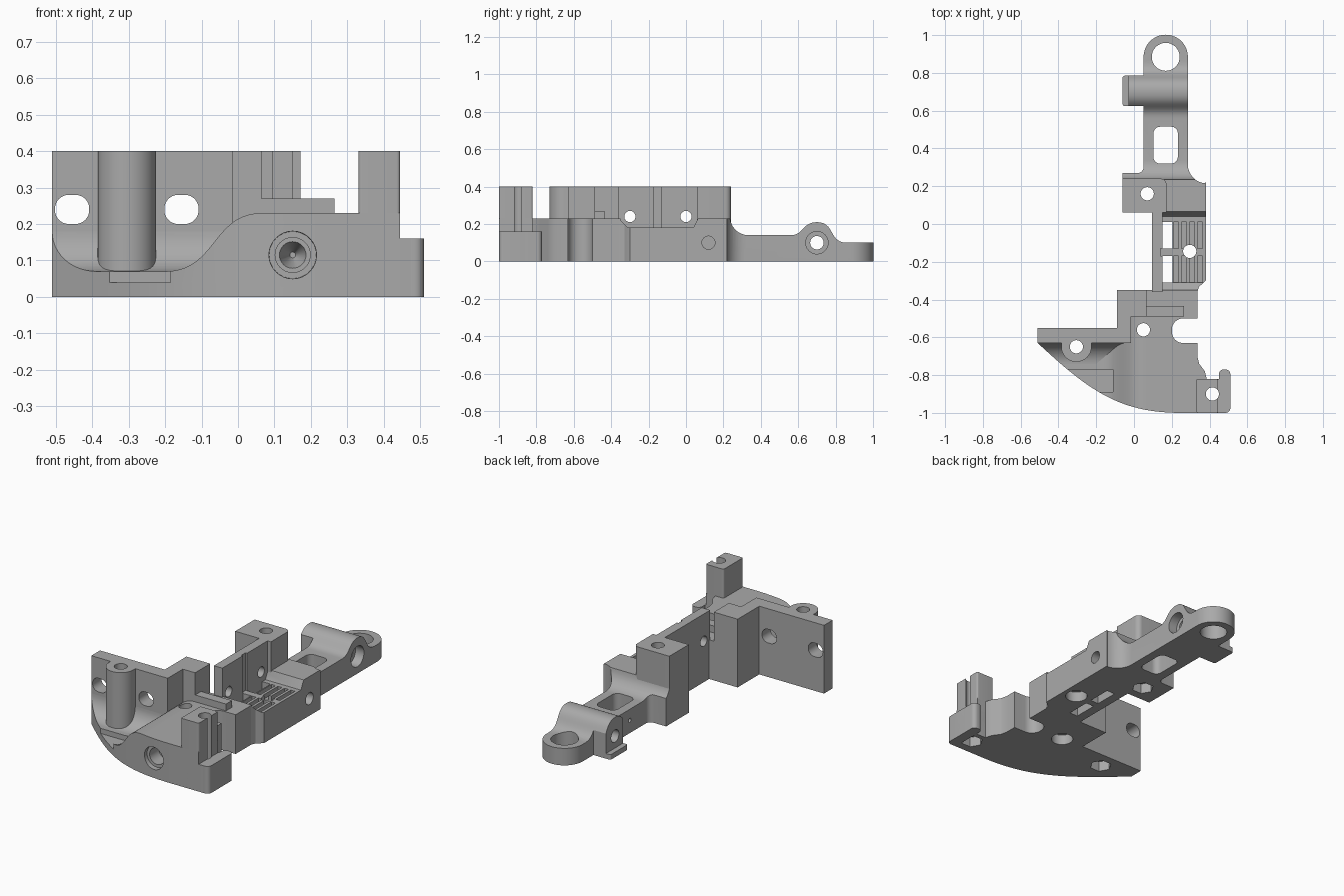
import bpy, bmesh
from math import cos, sin, pi
from mathutils import Vector
from mathutils.geometry import interpolate_bezier

old = bpy.data.objects.get("Cube")
if old:
    bpy.data.objects.remove(old, do_unlink=True)

grey = bpy.data.materials.new("plain grey")
grey.use_nodes = True
grey.diffuse_color = (0.4, 0.4, 0.4, 1)
grey.node_tree.nodes["Principled BSDF"].inputs["Base Color"].default_value = (0.4, 0.4, 0.4, 1)

PLACE = {"x": lambda u, v, w: (w, u, v),
         "y": lambda u, v, w: (u, w, v),
         "z": lambda u, v, w: (u, v, w)}


def prism(name, pts, axis, a, b, taper=1):
    """Extrude a flat outline along an axis from a to b."""
    pts = [Vector(p[:2]) for p in pts]
    mid = sum(pts, Vector((0, 0))) / len(pts)
    bm = bmesh.new()
    low = [bm.verts.new(PLACE[axis](*p, a)) for p in pts]
    high = [bm.verts.new(PLACE[axis](*(mid + (p - mid) * taper), b)) for p in pts]
    bm.faces.new(low)
    bm.faces.new(high)
    for i in range(len(pts)):
        j = (i + 1) % len(pts)
        bm.faces.new((low[i], low[j], high[j], high[i]))
    bmesh.ops.recalc_face_normals(bm, faces=bm.faces)
    mesh = bpy.data.meshes.new(name)
    bm.to_mesh(mesh)
    bm.free()
    obj = bpy.data.objects.new(name, mesh)
    bpy.context.collection.objects.link(obj)
    return obj


def arc(cx, cy, r, start=0, end=2, n=32):
    """Points on an arc; angles in units of pi."""
    full = end - start == 2
    return [(cx + r * cos(pi * (start + (end - start) * i / n)),
             cy + r * sin(pi * (start + (end - start) * i / n)))
            for i in range(n if full else n + 1)]


def rect(x0, x1, y0, y1, r=0):
    if not r:
        return [(x0, y0), (x1, y0), (x1, y1), (x0, y1)]
    corners = ((x1 - r, y1 - r), (x0 + r, y1 - r), (x0 + r, y0 + r), (x1 - r, y0 + r))
    return [p for i, c in enumerate(corners) for p in arc(*c, r, i / 2, i / 2 + 0.5, 8)]


def block(name, x0, x1, y0, y1, z0, z1, r=0):
    return prism(name, rect(x0, x1, y0, y1, r), "z", z0, z1)


def boolean(obj, tool, op):
    mod = obj.modifiers.new(op, "BOOLEAN")
    mod.operation, mod.solver, mod.object = op, "EXACT", tool
    deps = bpy.context.evaluated_depsgraph_get()
    mesh = bpy.data.meshes.new_from_object(obj.evaluated_get(deps))
    obj.modifiers.clear()
    obj.data = mesh


def cut(parts, cutters):
    for tool in cutters:
        for obj in parts:
            boolean(obj, tool, "DIFFERENCE")
    for tool in cutters:
        bpy.data.objects.remove(tool, do_unlink=True)


def bore(x, y, sides, r=0.035, head=0.06):
    """Vertical through hole with a round or hexagonal socket underneath."""
    return [prism("bore", arc(x, y, r), "z", -0.1, 0.5),
            prism("socket", arc(x, y, head, n=sides), "z", -0.1, 0.06)]


# Front plate: curved outline, low floor rising in an S to the raised deck
bow = [p[:2] for p in interpolate_bezier(Vector((-0.51, -0.63)), Vector((-0.24, -0.88)),
                                         Vector((-0.08, -1)), Vector((0.25, -1)), 28)]
front_outline = bow + [(0.445, -1), (0.445, -0.82), (0.385, -0.82), (0.375, -0.78),
                       (0.345, -0.74), (0.335, -0.7), (0.335, -0.35), (-0.09, -0.35),
                       (-0.09, -0.55), (-0.51, -0.55)]
slope = [p[:2] for p in interpolate_bezier(Vector((-0.2, 0.07)), Vector((-0.06, 0.07)),
                                           Vector((-0.07, 0.23)), Vector((0.065, 0.23)), 20)]
front_plate = prism("front_plate", [(-0.6, 0), (-0.6, 0.07)] + slope + [(0.5, 0.23), (0.5, 0)],
                    "y", -1.1, -0.3)
wall_fillet = prism("wall_fillet", [(-0.6, 0.01), (-0.6, 0.18)]
                    + arc(-0.74, 0.18, 0.11, 2, 1.5, 12) + [(-0.74, 0.01)], "x", -0.6, -0.02)
outline = prism("outline", front_outline, "z", 0, 0.5)
for part in (front_plate, wall_fillet):
    boolean(part, outline, "INTERSECT")
bpy.data.objects.remove(outline, do_unlink=True)

# Upright walls, corner block, posts and foot
back_wall = block("back_wall", -0.51, -0.02, -0.63, -0.55, 0, 0.4)
corner_block = prism("corner_block", [(-0.09, -0.63), (-0.015, -0.63), (-0.015, -0.49),
                     (0.065, -0.49), (0.065, -0.35), (-0.09, -0.35)], "z", 0, 0.4)
round_post = prism("round_post", arc(-0.305, -0.65, 0.08, 1, 2)
                   + [(-0.225, -0.6), (-0.385, -0.6)], "z", 0.05, 0.4)
deck_ridge = block("deck_ridge", 0.06, 0.265, -0.49, -0.435, 0.2, 0.27)
slotted_post = block("slotted_post", 0.33, 0.445, -1, -0.82, 0, 0.4, 0.01)
foot = block("foot", 0.33, 0.51, -1, -0.82, 0, 0.16, 0.04)
foot_lip = block("foot_lip", 0.45, 0.51, -1, -0.77, 0, 0.16, 0.025)

front_parts = [front_plate, wall_fillet, back_wall, corner_block, round_post,
               slotted_post, foot]
front_cutters = bore(-0.305, -0.65, 6) + bore(0.415, -0.9, 6) + bore(0.05, -0.56, 32)
front_cutters += [
    block("side_notch", 0.2, 0.45, -0.63, -0.5, -0.1, 0.5, 0.06),
    block("floor_pocket", -0.5, -0.09, -0.89, -0.77, 0.04, 0.1),
    prism("screw_recess", arc(0.15, 0.115, 0.068), "y", -1.1, -0.965, 0.95),
    prism("screw_hole", arc(0.15, 0.115, 0.048), "y", -1.1, -0.88),
    prism("screw_tip", arc(0.15, 0.115, 0.04), "y", -0.89, -0.8, 0.2)]
for x in (-0.455, -0.155):
    front_cutters.append(prism("wall_slot", rect(x - 0.047, x + 0.047, 0.2, 0.28, 0.038),
                               "y", -0.7, -0.5))
cut(front_parts[:5], front_cutters[:2])
cut([front_plate, slotted_post, foot], front_cutters[2:4])
cut([front_plate], front_cutters[4:11])
cut([back_wall, wall_fillet, corner_block], front_cutters[11:])

# Rail: plan outline crossed with the side profile of tray, saddle, arm and hump
rail_outline = [(0.095, -0.36), (0.335, -0.36), (0.345, -0.33), (0.365, -0.315), (0.38, -0.3),
                (0.38, 0.22)] + arc(0.385, 0.315, 0.1, 1.45, 1, 8) \
    + arc(0.168, 0.885, 0.117, 0, 1) \
    + [(0.05, 0.785), (-0.03, 0.785), (-0.03, 0.625), (0.05, 0.625)] \
    + arc(0.02, 0.3, 0.03, 0, -0.5, 6) + [(-0.06, 0.27), (-0.06, 0.06), (0.095, 0.06)]
hump = [p[:2] for p in interpolate_bezier(Vector((0.56, 0.14)), Vector((0.63, 0.14)),
                                          Vector((0.62, 0.21)), Vector((0.7, 0.21)), 12)]
hump += [p[:2] for p in interpolate_bezier(Vector((0.7, 0.21)), Vector((0.8, 0.21)),
                                           Vector((0.76, 0.1)), Vector((0.86, 0.1)), 14)[1:]]
side_profile = [(-0.4, 0), (-0.4, 0.23), (-0.36, 0.23), (-0.33, 0.2), (-0.31, 0.18),
                (0.04, 0.18), (0.065, 0.23), (0.235, 0.23)] \
    + arc(0.335, 0.24, 0.1, 1.05, 1.5, 10) + hump + [(1.1, 0.1), (1.1, 0)]
rail = prism("rail", rail_outline, "z", 0, 0.5)
profile = prism("profile", side_profile, "x", -0.5, 0.6)
boolean(rail, profile, "INTERSECT")
bpy.data.objects.remove(profile, do_unlink=True)

side_wall = block("side_wall", 0.095, 0.15, -0.36, 0.1, 0, 0.4)
rear_block = prism("rear_block", [(-0.06, 0.06), (0.172, 0.06)] + arc(0.142, 0.21, 0.03, 0, 0.5, 8)
                   + [(-0.06, 0.24)], "z", 0, 0.4)
hump_lip = block("hump_lip", -0.06, 0, 0.625, 0.785, 0, 0.03, 0.01)

# Holes, windows and grooves of the rail
cut([rail, rear_block], bore(0.07, 0.16, 6))
rail_cutters = bore(0.295, -0.145, 32) + [
    prism("ring_hole", arc(0.168, 0.885, 0.074), "z", -0.1, 0.5),
    block("arm_window", 0.103, 0.232, 0.32, 0.515, -0.1, 0.5, 0.035),
    prism("cross_hole", arc(0.7, 0.1, 0.036), "x", -0.2, 0.5),
    prism("cross_recess", arc(0.7, 0.1, 0.06), "x", 0.23, 0.5),
    prism("side_hole", arc(0.12, 0.1, 0.035), "x", 0.32, 0.5)]
for y in (0.45, 0.56):
    rail_cutters.append(prism("pin_hole", arc(y, 0.075, 0.012, n=12), "x", 0, 0.09))
for y in (-0.31, -0.13):
    rail_cutters.append(block("tray_window", 0.15, 0.203, y, y + 0.14, -0.1, 0.5))
    for i in range(4):
        x = 0.21 + i * 0.042
        rail_cutters.append(block("groove", x, x + 0.026, y, y + 0.14, 0.155, 0.5))
cut([rail], rail_cutters)
cut([side_wall], [prism("wall_hole", arc(y, 0.24, 0.03), "x", 0, 0.3) for y in (-0.3, 0)]
    + [block("wall_groove", 0.14, 0.2, -0.17, -0.13, 0.18, 0.5)])

# Finish: one colour, smooth curves with sharp edges
parts = front_parts + [deck_ridge, foot_lip, rail, side_wall, rear_block, hump_lip]
bpy.ops.object.select_all(action="DESELECT")
for obj in parts:
    obj.data.materials.clear()
    obj.data.materials.append(grey)
    obj.select_set(True)
bpy.context.view_layer.objects.active = rail
bpy.ops.object.shade_smooth_by_angle(angle=0.5)
